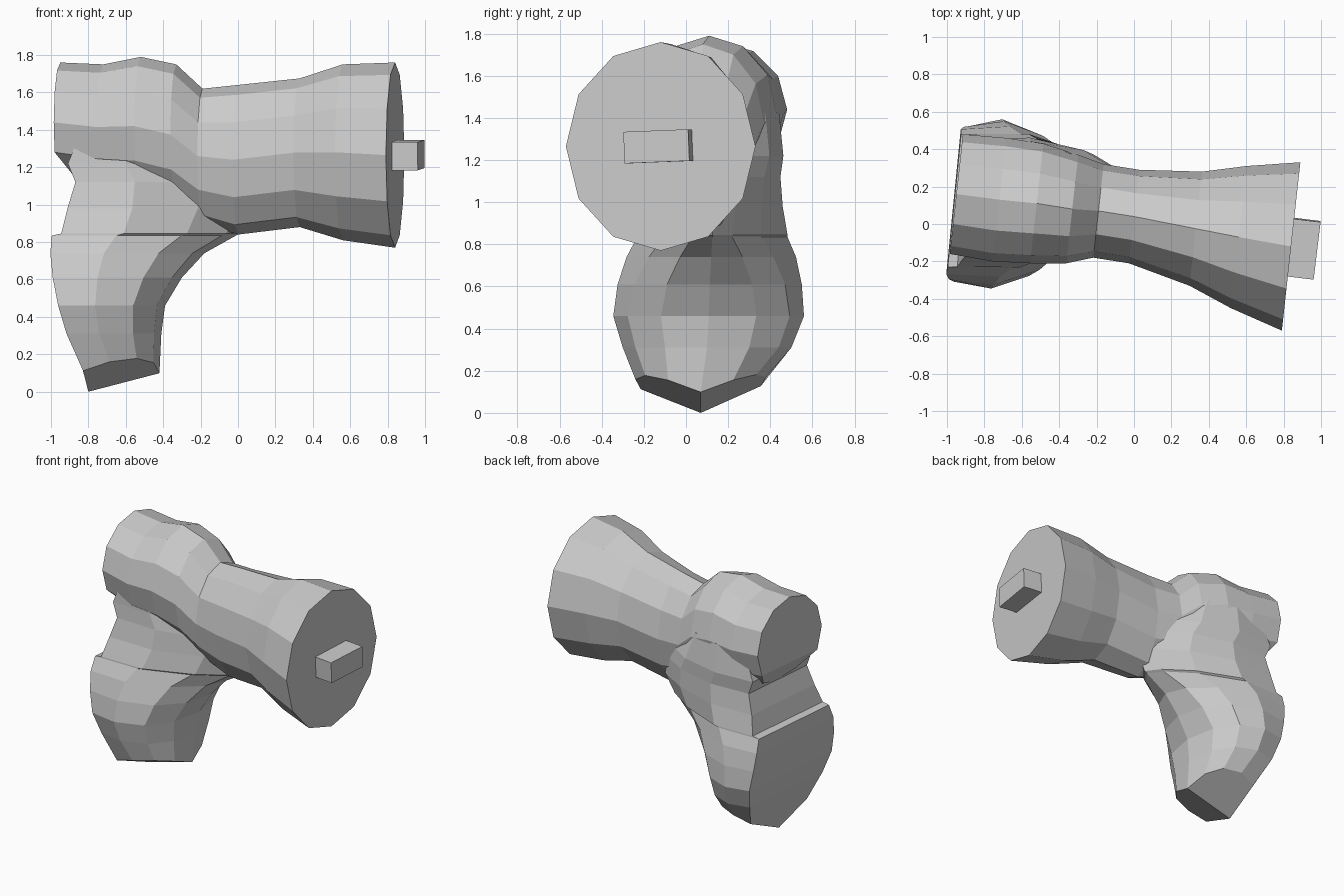
import bpy, bmesh, math

if "Cube" in bpy.data.objects:
    bpy.data.objects.remove(bpy.data.objects["Cube"])


def loft(name, rings, start_caps, end_caps):
    """Skin closed rings; caps are lists of index loops into the end rings."""
    bm = bmesh.new()
    rows = [[bm.verts.new(p) for p in ring] for ring in rings]
    n = len(rows[0])
    for a, b in zip(rows, rows[1:]):
        for i in range(n):
            j = (i + 1) % n
            bm.faces.new((a[i], a[j], b[j], b[i]))
    for row, caps in ((rows[0], start_caps), (rows[-1], end_caps)):
        for loop in caps:
            bm.faces.new([row[i] for i in loop])
    bmesh.ops.recalc_face_normals(bm, faces=bm.faces)
    mesh = bpy.data.meshes.new(name)
    bm.to_mesh(mesh)
    bm.free()
    obj = bpy.data.objects.new(name, mesh)
    bpy.context.collection.objects.link(obj)
    return obj


# Flared barrel along x: x, y centre, y radius, bottom z, top z
barrel_sections = [
    (0.84, -0.12, 0.45, 0.77, 1.76),
    (0.56, -0.07, 0.38, 0.81, 1.75),
    (0.33, -0.025, 0.305, 0.88, 1.675),
    (0.00, 0.04, 0.25, 0.84, 1.64),
    (-0.19, 0.07, 0.25, 0.90, 1.62),
    (-0.33, 0.08, 0.29, 1.00, 1.75),
    (-0.52, 0.11, 0.32, 1.05, 1.79),
    (-0.72, 0.13, 0.33, 1.08, 1.75),
    (-0.95, 0.16, 0.32, 1.12, 1.76),
]


def barrel_ring(x, yc, ry, lo, hi):
    pts = []
    for i in range(12):
        a = math.tau * i / 12
        dy, z = ry * math.sin(a), (lo + hi) / 2 + (hi - lo) / 2 * math.cos(a)
        undercut = 0.7 * max(0, 1.28 - z) if x < -0.9 else 0
        pts.append((x + 0.11 * dy + undercut, yc + dy, z))
    return pts


body = loft("barrel_and_leg", [barrel_ring(*s) for s in barrel_sections],
            [list(range(12))],
            [[8, 9, 10, 11, 0, 1, 2, 3, 4], [4, 5, 6, 7, 8]])

# Bent leg with flat back: z, left x, right x, near y, far y, inner pinch
leg_sections = [
    (1.42, -0.80, -0.15, -0.17, 0.45, 0.2),
    (1.22, -0.88, -0.02, -0.17, 0.47, 0.2),
    (1.12, -0.84, 0.04, -0.18, 0.46, 0.3),
    (0.98, -0.88, 0.08, -0.21, 0.48, 0.5),
    (0.845, -0.91, 0.01, -0.26, 0.51, 0.6),
    (0.835, -0.96, -0.01, -0.26, 0.51, 0.6),
    (0.74, -0.965, -0.18, -0.30, 0.54, 0.35),
    (0.61, -0.95, -0.30, -0.33, 0.555, 0.1),
    (0.46, -0.92, -0.39, -0.345, 0.56, 0),
    (0.31, -0.88, -0.41, -0.30, 0.50, 0),
    (0.00, -0.80, -0.42, -0.24, 0.38, 0),
]
half = [(0, 0), (0, -0.92), (0.35, -1), (0.7, -0.85), (0.92, -0.5), (1, 0)]
outline = half + [(s, -w) for s, w in half[-2:0:-1]]


def leg_ring(z, xl, xr, yl, yr, pinch):
    pts = []
    for s, w in outline:
        dy = w * (1 - pinch * s * s) * (yr - yl) / 2
        x = xl + s * (xr - xl) + 0.1 * dy * (1 - s)
        # keel-shaped underside on the lowest ring
        keel = 0.42 * abs(dy) + 0.26 * (x + 0.8) if z == 0 else 0
        pts.append((x, (yl + yr) / 2 + dy, z + max(0, keel)))
    return pts


leg = loft("leg_helper", [leg_ring(*s) for s in leg_sections],
           [list(range(10))], [[0, 1, 2, 3, 4, 5], [5, 6, 7, 8, 9, 0]])

# Merge barrel and leg into one solid
union = body.modifiers.new("union", 'BOOLEAN')
union.operation = 'UNION'
union.solver = 'EXACT'
union.object = leg
bpy.context.view_layer.objects.active = body
bpy.ops.object.modifier_apply(modifier=union.name)
bpy.data.objects.remove(leg)

# Rectangular peg on the wide end
bpy.ops.mesh.primitive_cube_add(size=1, location=(0.89, -0.13, 1.265),
                                rotation=(0.04, 0, -0.12))
peg = bpy.context.object
peg.name = "end_peg"
peg.scale = (0.18, 0.31, 0.15)
